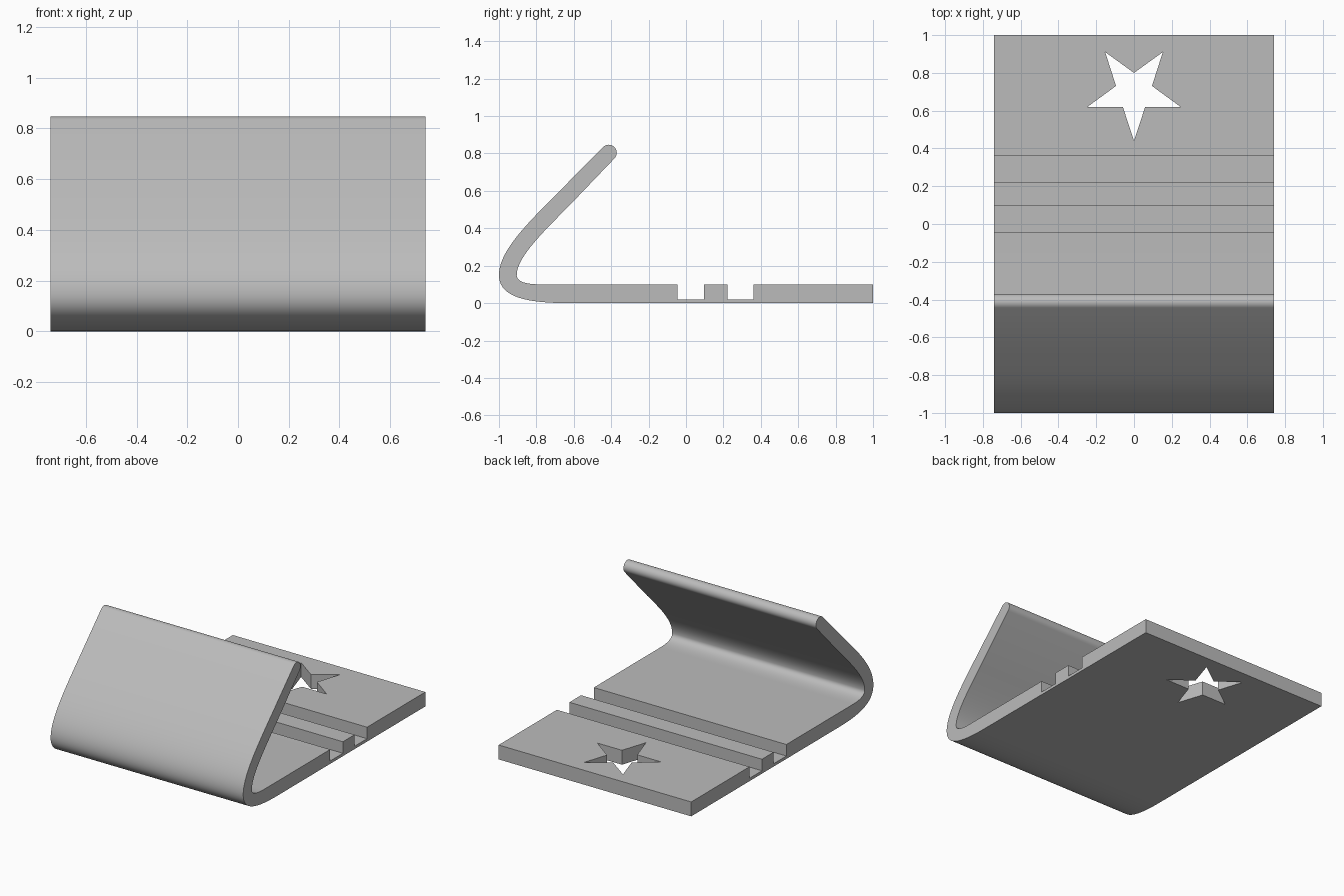
import bpy, bmesh
from math import cos, sin, pi, radians
from mathutils import Vector
from mathutils.geometry import interpolate_bezier

cube = bpy.data.objects.get("Cube")
if cube:
    bpy.data.objects.remove(cube, do_unlink=True)

HALF_WIDTH = 0.74
BASE_TOP = 0.10
SLOT_FLOOR = 0.02

grey = bpy.data.materials.new("plain grey")
grey.use_nodes = True
colour = (0.5, 0.5, 0.5, 1)
grey.diffuse_color = colour
grey.node_tree.nodes["Principled BSDF"].inputs["Base Color"].default_value = colour


def prism(name, points, depth):
    """Closed polygon of 3D points extruded along the depth vector."""
    bm = bmesh.new()
    face = bm.faces.new([bm.verts.new(p) for p in points])
    result = bmesh.ops.extrude_face_region(bm, geom=[face])
    verts = [v for v in result["geom"] if isinstance(v, bmesh.types.BMVert)]
    bmesh.ops.translate(bm, verts=verts, vec=depth)
    bmesh.ops.recalc_face_normals(bm, faces=bm.faces)
    mesh = bpy.data.meshes.new(name)
    bm.to_mesh(mesh)
    bm.free()
    mesh.materials.append(grey)
    obj = bpy.data.objects.new(name, mesh)
    bpy.context.collection.objects.link(obj)
    return obj


def bend(a, b, c, d, steps=20):
    pts = interpolate_bezier(*[Vector((*p, 0)) for p in (a, b, c, d)], steps)
    return [(p.x, p.y) for p in pts]


# Side profile (y, z): flat base with two slots
profile = [(1, 0), (1, BASE_TOP)]
for back, front in ((0.36, 0.223), (0.095, -0.045)):
    profile += [(back, BASE_TOP), (back, SLOT_FLOOR),
                (front, SLOT_FLOOR), (front, BASE_TOP)]

# Inner bend, rounded lip, outer bend
profile += bend((-0.77, BASE_TOP), (-0.86, BASE_TOP), (-0.905, 0.115), (-0.905, 0.15))
profile += bend((-0.905, 0.15), (-0.905, 0.24), (-0.78, 0.365), (-0.63, 0.515))[1:]
profile += [(-0.413 + 0.043 * cos(a), 0.804 + 0.043 * sin(a))
            for a in (radians(-45 + 15 * i) for i in range(13))]
profile += bend((-0.70, 0.575), (-0.87, 0.405), (-1, 0.27), (-1, 0.15))
profile += bend((-1, 0.15), (-1, 0.03), (-0.85, 0), (-0.62, 0))[1:]

stand = prism("folded_stand", [(-HALF_WIDTH, y, z) for y, z in profile],
              (2 * HALF_WIDTH, 0, 0))

# Star-shaped hole, one point towards the front
star = []
for i in range(10):
    r = 0.1 if i % 2 else 0.26
    a = -pi / 2 + i * pi / 5
    star.append((r * cos(a), 0.70 + r * sin(a), -0.1))
cutter = prism("star_cutter", star, (0, 0, 0.4))
cutter.hide_render = True

hole = stand.modifiers.new("star_hole", "BOOLEAN")
hole.operation = "DIFFERENCE"
hole.solver = "EXACT"
hole.object = cutter

bpy.ops.object.select_all(action="DESELECT")
stand.select_set(True)
bpy.context.view_layer.objects.active = stand
bpy.ops.object.modifier_apply(modifier=hole.name)
bpy.data.objects.remove(cutter, do_unlink=True)
bpy.ops.object.shade_smooth_by_angle(angle=radians(30))
